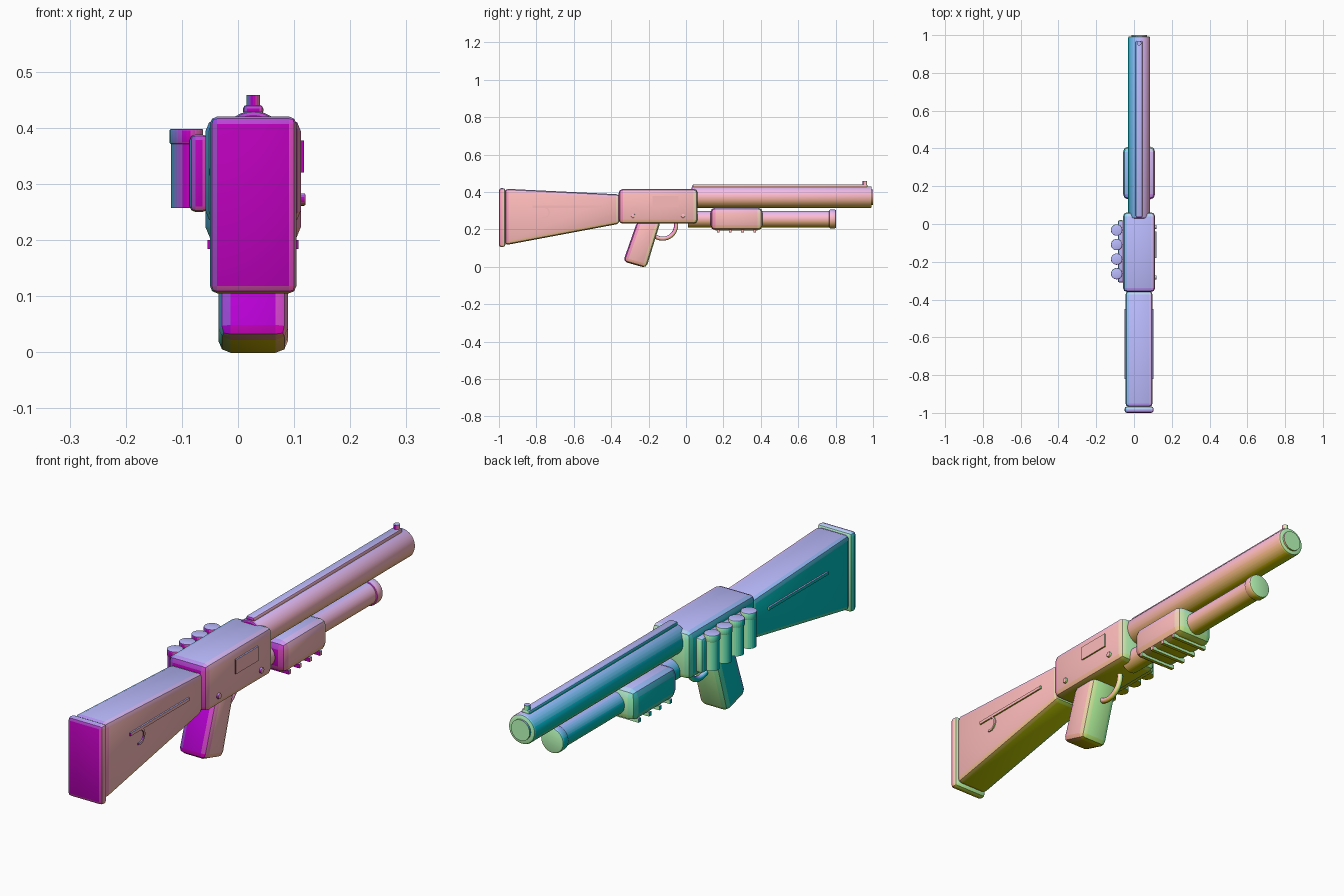
import bpy, bmesh, math
from mathutils import Matrix, Vector

if "Cube" in bpy.data.objects:
    bpy.data.objects.remove(bpy.data.objects["Cube"])

CX = 0.027  # centre line of the gun


def tint(ob):
    """Colour every face by the direction it points in, in small steps."""
    slots = {}
    for f in ob.data.polygons:
        key = tuple(round(c * 8) for c in f.normal)
        if key not in slots:
            name = "facing_%d_%d_%d" % key
            mat = bpy.data.materials.get(name) or bpy.data.materials.new(name)
            mat.diffuse_color = [0.5 + k / 16 for k in key] + [1.0]
            mat.use_nodes = True
            mat.node_tree.nodes["Principled BSDF"].inputs["Base Color"].default_value = mat.diffuse_color
            slots[key] = len(ob.data.materials)
            ob.data.materials.append(mat)
        f.material_index = slots[key]


def finish(name, bm, bevel=0.0, segments=2):
    bmesh.ops.recalc_face_normals(bm, faces=bm.faces)
    me = bpy.data.meshes.new(name)
    bm.to_mesh(me)
    bm.free()
    ob = bpy.data.objects.new(name, me)
    bpy.context.collection.objects.link(ob)
    bpy.ops.object.select_all(action='DESELECT')
    bpy.context.view_layer.objects.active = ob
    ob.select_set(True)
    if bevel:
        m = ob.modifiers.new("Bevel", 'BEVEL')
        m.width, m.segments, m.limit_method = bevel, segments, 'ANGLE'
        m.angle_limit = math.radians(40)
        bpy.ops.object.modifier_apply(modifier="Bevel")
    bpy.ops.object.shade_smooth_by_angle(angle=math.radians(35))
    tint(ob)
    return ob


def prism(name, profile, x0, x1, bevel=0.0, segments=2):
    """Extrude a (y, z) side profile from x0 to x1."""
    bm = bmesh.new()
    face = bm.faces.new([bm.verts.new((x0, y, z)) for y, z in profile])
    ext = bmesh.ops.extrude_face_region(bm, geom=[face])
    verts = [v for v in ext["geom"] if isinstance(v, bmesh.types.BMVert)]
    bmesh.ops.translate(bm, verts=verts, vec=(x1 - x0, 0, 0))
    return finish(name, bm, bevel, segments)


def box(name, x0, x1, y0, y1, z0, z1, bevel=0.0, segments=2):
    return prism(name, [(y0, z0), (y1, z0), (y1, z1), (y0, z1)], x0, x1, bevel, segments)


def cylinder(name, start, end, radius, bevel=0.0, sides=32):
    a, b = Vector(start), Vector(end)
    rot = (b - a).to_track_quat('Z', 'Y').to_matrix().to_4x4()
    bm = bmesh.new()
    bmesh.ops.create_cone(bm, cap_ends=True, segments=sides, radius1=radius, radius2=radius,
                          depth=(b - a).length, matrix=Matrix.Translation((a + b) / 2) @ rot)
    return finish(name, bm, bevel)


def arc(cy, cz, r, a0, a1, n=16):
    angles = [math.radians(a0 + (a1 - a0) * i / n) for i in range(n + 1)]
    return [(cy + r * math.cos(a), cz + r * math.sin(a)) for a in angles]


def arc_tube(name, x, cy, cz, r, a0, a1, thick, sides=12):
    """Round tube bent along an arc in the side plane."""
    bm = bmesh.new()
    rings = []
    turns = [2 * math.pi * k / sides for k in range(sides)]
    paths = [arc(cy, cz, r + thick * math.cos(t), a0, a1) for t in turns]
    for i in range(len(paths[0])):
        rings.append([bm.verts.new((x + thick * math.sin(t), *p[i])) for t, p in zip(turns, paths)])
    for ra, rb in zip(rings, rings[1:]):
        for k in range(sides):
            j = (k + 1) % sides
            bm.faces.new((ra[k], ra[j], rb[j], rb[k]))
    bm.faces.new(rings[0])
    bm.faces.new(rings[-1])
    return finish(name, bm)


# Stock and butt plate
box("butt_plate", -0.05, 0.104, -1.0, -0.966, 0.105, 0.42, 0.013)
prism("stock", [(-0.968, 0.115), (-0.355, 0.23), (-0.355, 0.387), (-0.968, 0.417)],
      -0.045, 0.098, 0.018)
for side, x0, x1 in (("left", -0.051, -0.04), ("right", 0.093, 0.104)):
    box(f"stock_strip_{side}", x0, x1, -0.82, -0.45, 0.315, 0.327)
prism("stock_hook", arc(-0.76, 0.29, 0.032, 90, -110) + arc(-0.76, 0.29, 0.024, -110, 90),
      0.093, 0.103)

# Receiver with side port and pins
box("receiver", CX - 0.085, CX + 0.085, -0.36, 0.062, 0.23, 0.416, 0.022)
box("ejection_port", 0.10, 0.118, -0.18, -0.04, 0.32, 0.377)
for i, y in enumerate((-0.283, -0.016)):
    cylinder(f"receiver_pin_{i}", (0.1, y, 0.272), (0.12, y, 0.272), 0.011, 0.002, 16)

# Grip and trigger guard
prism("grip", [(-0.336, 0.028), (-0.212, -0.007), (-0.135, 0.245), (-0.26, 0.245)],
      CX - 0.062, CX + 0.062, 0.022)
arc_tube("trigger_guard", CX, -0.125, 0.222, 0.072, 10, -180, 0.011)

# Barrel, muzzle disc, rib and sight
cylinder("barrel", (CX, 0.03, 0.372), (CX, 0.993, 0.372), 0.058, 0.007)
cylinder("muzzle_disc", (CX, 0.95, 0.372), (CX, 1.0, 0.372), 0.041)
box("barrel_rib", CX - 0.018, CX + 0.018, 0.035, 0.97, 0.422, 0.441, 0.007)
cylinder("front_sight", (CX, 0.957, 0.43), (CX, 0.957, 0.458), 0.012, 0.0, 16)

# Magazine tube and cap
cylinder("magazine_tube", (CX, 0.01, 0.255), (CX, 0.79, 0.255), 0.044)
cylinder("magazine_cap", (CX, 0.765, 0.255), (CX, 0.802, 0.255), 0.05, 0.006)

# Pump forend with grip ribs underneath
box("forend", CX - 0.085, CX + 0.085, 0.13, 0.41, 0.195, 0.317, 0.028)
for i in range(4):
    y = 0.172 + i * 0.065
    box(f"forend_rib_{i}", CX - 0.081, CX + 0.081, y - 0.007, y + 0.007, 0.184, 0.2)

# Shell carrier on the left side
box("shell_carrier", -0.086, -0.053, -0.31, 0.02, 0.25, 0.388, 0.01)
for i in range(4):
    y = -0.032 - i * 0.077
    cylinder(f"shell_{i}", (-0.092, y, 0.257), (-0.092, y, 0.38), 0.0275, 0.0, 24)
    cylinder(f"shell_cap_{i}", (-0.092, y, 0.371), (-0.092, y, 0.398), 0.03, 0.003, 24)
